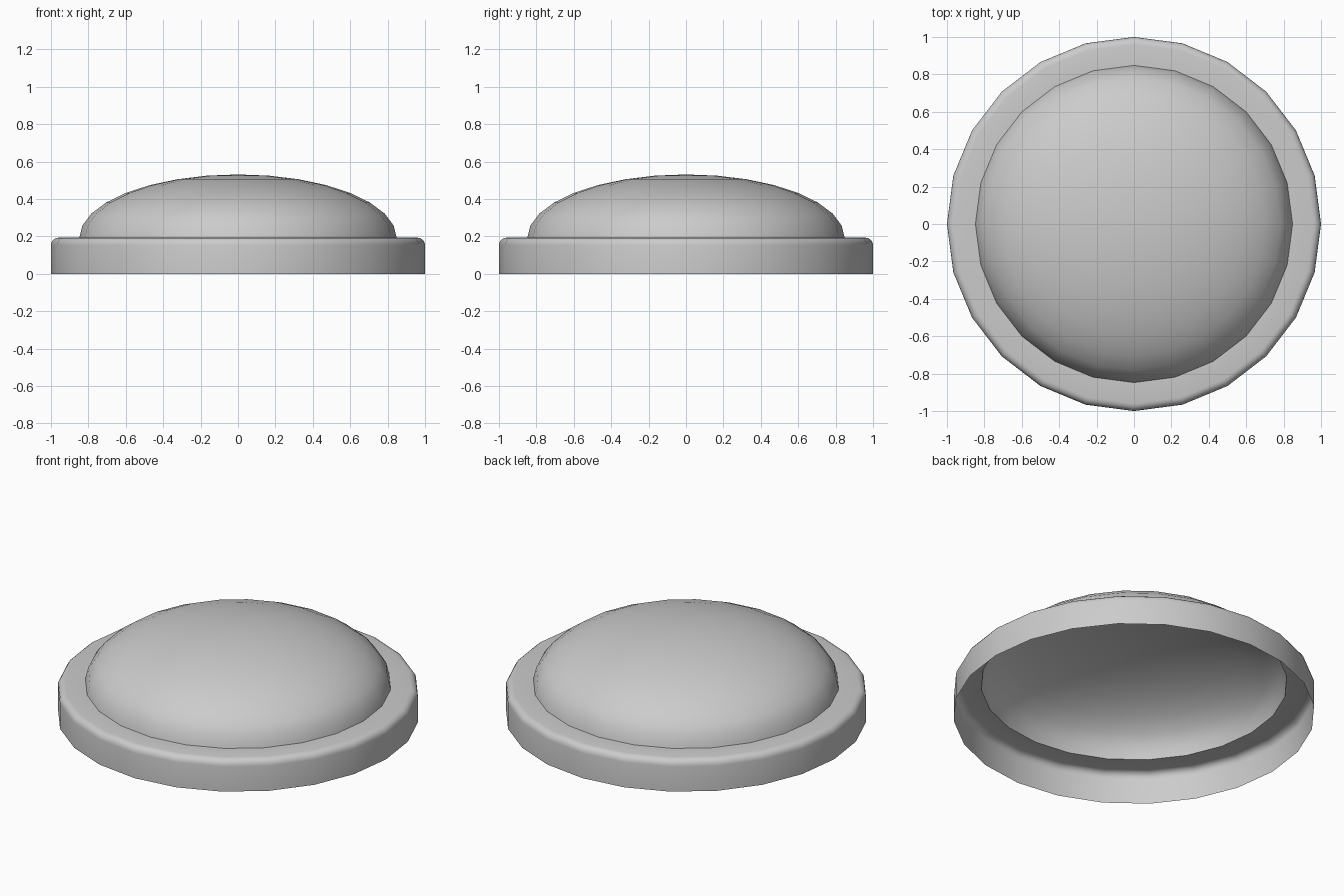
import bpy, math

if "Cube" in bpy.data.objects:
    bpy.data.objects.remove(bpy.data.objects["Cube"])

SIDES = 24


def lathe(name, profile, angle):
    """Open surface of revolution; a zero radius becomes a single pole."""
    verts, faces, rings = [], [], []
    for r, z in profile:
        start = len(verts)
        n = 1 if r < 1e-6 else SIDES
        for i in range(n):
            a = 2 * math.pi * i / SIDES
            verts.append((r * math.cos(a), r * math.sin(a), z))
        rings.append([start + i % n for i in range(SIDES)])
    for low, high in zip(rings, rings[1:]):
        for i in range(SIDES):
            j = (i + 1) % SIDES
            loop = [low[i], low[j], high[j], high[i]]
            faces.append(list(dict.fromkeys(loop)))
    mesh = bpy.data.meshes.new(name)
    mesh.from_pydata(verts, [], faces)
    obj = bpy.data.objects.new(name, mesh)
    bpy.context.collection.objects.link(obj)
    bpy.ops.object.select_all(action='DESELECT')
    obj.select_set(True)
    bpy.context.view_layer.objects.active = obj
    bpy.ops.object.shade_smooth_by_angle(angle=math.radians(angle))
    return obj


# Rim: open-bottomed band with a rounded shoulder and a flat ledge
bevel = 0.04
shoulder = [(1 - bevel + bevel * math.cos(t), 0.153 + bevel * math.sin(t))
            for t in (math.pi / 2 * k / 4 for k in range(5))]
lathe("rim", [(1, 0)] + shoulder + [(0.848, 0.193)], 40)

# Dome: hollow flattened half sphere rising from the ledge
dome = [(0.848 * math.cos(t), 0.193 + 0.338 * math.sin(t))
        for t in (math.pi / 2 * k / 8 for k in range(9))]
lathe("dome", dome, 40)
